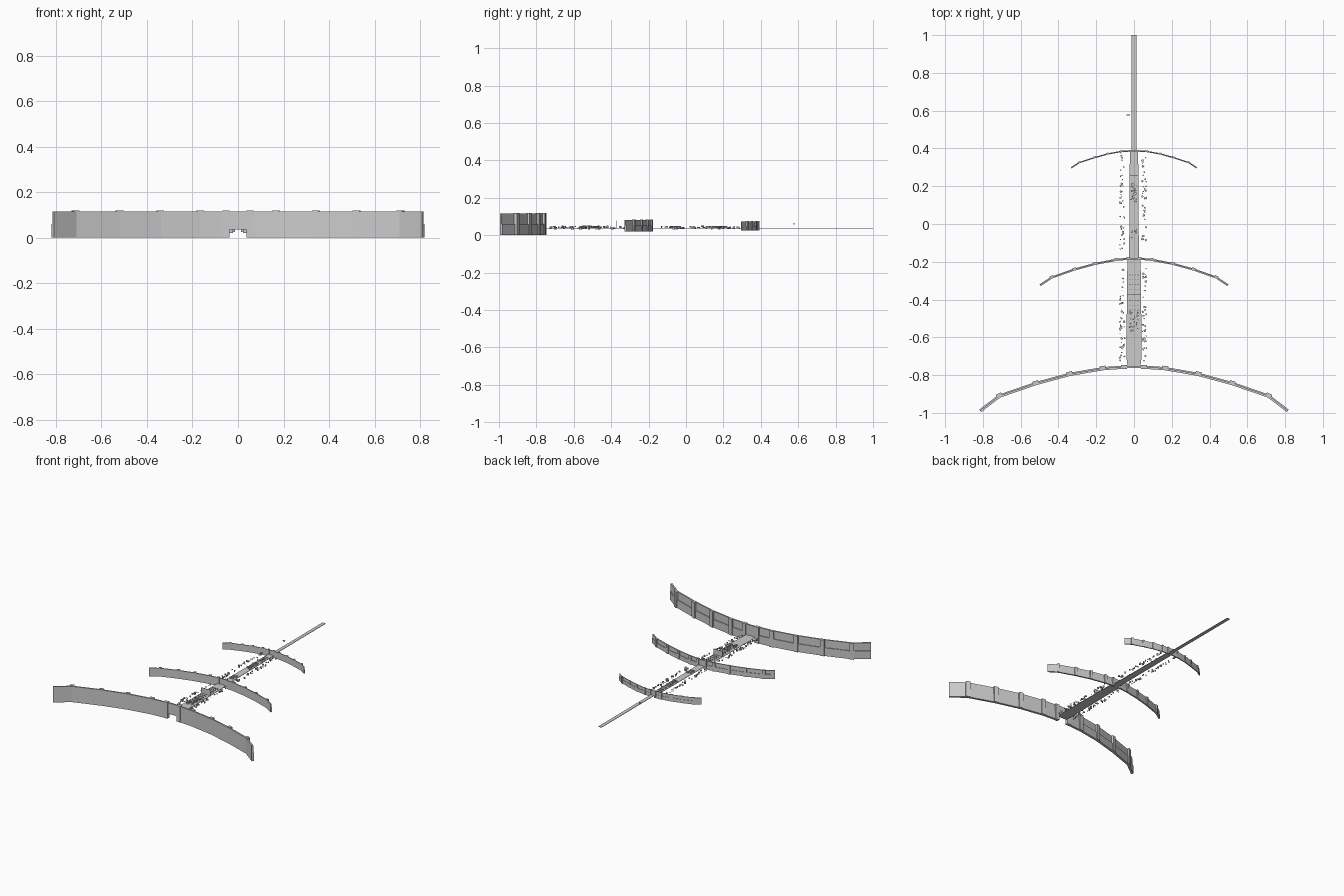
import bpy, bmesh, math, random
from mathutils import Vector, Matrix

if "Cube" in bpy.data.objects:
    bpy.data.objects.remove(bpy.data.objects["Cube"])

random.seed(4)
ROAD_Z = 0.039


def finish(name, bm):
    bmesh.ops.recalc_face_normals(bm, faces=bm.faces)
    me = bpy.data.meshes.new(name)
    bm.to_mesh(me)
    bm.free()
    ob = bpy.data.objects.new(name, me)
    bpy.context.collection.objects.link(ob)
    return ob


def add_box(bm, c, s, rot=0.0):
    m = Matrix.Translation(c) @ Matrix.Rotation(rot, 4, 'Z') @ Matrix.Diagonal((*s, 1))
    bmesh.ops.create_cube(bm, size=1, matrix=m)


def box_z(bm, x, y, z0, z1, w, d, rot=0.0):
    add_box(bm, (x, y, (z0 + z1) / 2), (w, d, z1 - z0), rot)


def tangents(pts):
    out = []
    for i in range(len(pts)):
        a, b = pts[max(i - 1, 0)], pts[min(i + 1, len(pts) - 1)]
        out.append((Vector(b) - Vector(a)).normalized())
    out[0] = Vector((1, 0))
    return out


def add_strip(bm, pts, lo, hi, z0, z1, side):
    # rectangular section swept along a plan polyline, offsets measured backwards
    rings = []
    for p, t in zip(pts, tangents(pts)):
        n = Vector((-t.y, t.x))
        a, b = Vector(p) + n * lo, Vector(p) + n * hi
        rings.append([bm.verts.new((q.x * side, q.y, z))
                      for q, z in ((a, z0), (b, z0), (b, z1), (a, z1))])
    for r, s in zip(rings, rings[1:]):
        for k in range(4):
            bm.faces.new((r[k], r[(k + 1) % 4], s[(k + 1) % 4], s[k]))
    bm.faces.new(rings[0])
    bm.faces.new(rings[-1])


def curved_wall(name, pts, z0, z1, th, bw, gate):
    h = th / 2
    zm = (z0 + z1) / 2
    wall, but = bmesh.new(), bmesh.new()
    for side in (1, -1):
        add_strip(wall, pts, -h, h * 0.3, z0, z1 - 0.003, side)
        # thicker lower half leaves a walkway ledge on the back
        add_strip(wall, pts, h * 0.3, h, z0, zm, side)
        for p, t in list(zip(pts, tangents(pts)))[1:-1]:
            n = Vector((-t.y, t.x))
            q = Vector(p) + n * h * 0.6
            box_z(but, q.x * side, q.y, z0, z1, bw, th * 1.1, math.atan2(t.y, t.x) * side)
        # gate towers
        box_z(but, side * (gate + bw / 2), pts[0][1], z0, z1, bw, th * 1.35)
    # panel above the gate
    box_z(wall, 0, pts[0][1], ROAD_Z - 0.003, z1 - 0.003, gate * 2, th * 0.7)
    finish(name, wall)
    finish(name + "_buttresses", but)


curved_wall("outer_wall", [(0.04, -0.757), (0.165, -0.766), (0.34, -0.796), (0.52, -0.845),
                           (0.712, -0.911), (0.814, -0.989)], 0, 0.119, 0.017, 0.031, 0.037)
curved_wall("middle_wall", [(0.022, -0.183), (0.095, -0.190), (0.205, -0.211), (0.315, -0.241),
                            (0.435, -0.283), (0.497, -0.324)], 0.021, 0.085, 0.011, 0.02, 0.021)
curved_wall("inner_wall", [(0.014, 0.387), (0.066, 0.384), (0.14, 0.371), (0.21, 0.351),
                           (0.29, 0.325), (0.333, 0.297)], 0.024, 0.076, 0.007, 0.014, 0.014)

# road deck in narrowing sections
profile = [(-0.76, 0.033), (-0.70, 0.041), (-0.185, 0.035), (-0.184, 0.026),
           (0.388, 0.022), (0.389, 0.0135), (1.0, 0.0125)]
bm = bmesh.new()
rows = [[bm.verts.new((sx * w, y, z)) for sx, z in
         ((-1, ROAD_Z - 0.003), (1, ROAD_Z - 0.003), (1, ROAD_Z), (-1, ROAD_Z))] for y, w in profile]
for r, s in zip(rows, rows[1:]):
    for k in range(4):
        bm.faces.new((r[k], r[(k + 1) % 4], s[(k + 1) % 4], s[k]))
bm.faces.new(rows[0])
bm.faces.new(rows[-1])
finish("road", bm)

# barriers crossing the road
bm = bmesh.new()
box_z(bm, 0, -0.373, ROAD_Z - 0.002, 0.08, 0.076, 0.003)
box_z(bm, 0, 0.255, ROAD_Z - 0.002, 0.05, 0.046, 0.002)
finish("road_barriers", bm)

# small figures standing in ranks
bm = bmesh.new()
for i in range(4):
    for y in (-0.455, -0.43, -0.405, -0.345, -0.32, -0.295, -0.27):
        box_z(bm, -0.021 + i * 0.014, y, ROAD_Z - 0.001, 0.047, 0.004, 0.004)
    for j in range(3):
        box_z(bm, -0.012 + i * 0.008, 0.285 + j * 0.022, ROAD_Z - 0.001, 0.046, 0.003, 0.003)
finish("ranked_figures", bm)

# crowds on the road
bm = bmesh.new()
for y0, y1, hw, n in ((-0.565, -0.465, 0.025, 36), (0.11, 0.22, 0.016, 30), (-0.08, -0.03, 0.015, 14)):
    for _ in range(n):
        s = random.uniform(0.005, 0.01)
        box_z(bm, random.uniform(-hw, hw), random.uniform(y0, y1), ROAD_Z - 0.001,
              ROAD_Z + random.uniform(0.006, 0.012), s, s, random.uniform(0, 3))
finish("crowd", bm)

# scattered rubble along both roadsides
bm = bmesh.new()
for y0, y1, n in ((-0.73, -0.53, 20), (-0.52, -0.23, 22), (-0.15, 0.1, 18), (0.1, 0.38, 24)):
    for side in (-1, 1):
        for _ in range(n):
            s = random.uniform(0.004, 0.011)
            x = random.uniform(0.05, 0.076) if side < 0 else random.uniform(0.042, 0.066)
            z = ROAD_Z + random.uniform(-0.004, 0.008)
            add_box(bm, (side * x, random.uniform(y0, y1), z),
                    (s, s * random.uniform(0.6, 1.3), s), random.uniform(0, 3))
finish("roadside_rubble", bm)

# little flyer beside the far road
bm = bmesh.new()
add_box(bm, (-0.031, 0.577, 0.059), (0.012, 0.006, 0.006))
add_box(bm, (-0.031, 0.577, 0.064), (0.02, 0.004, 0.002))
finish("flyer", bm)
